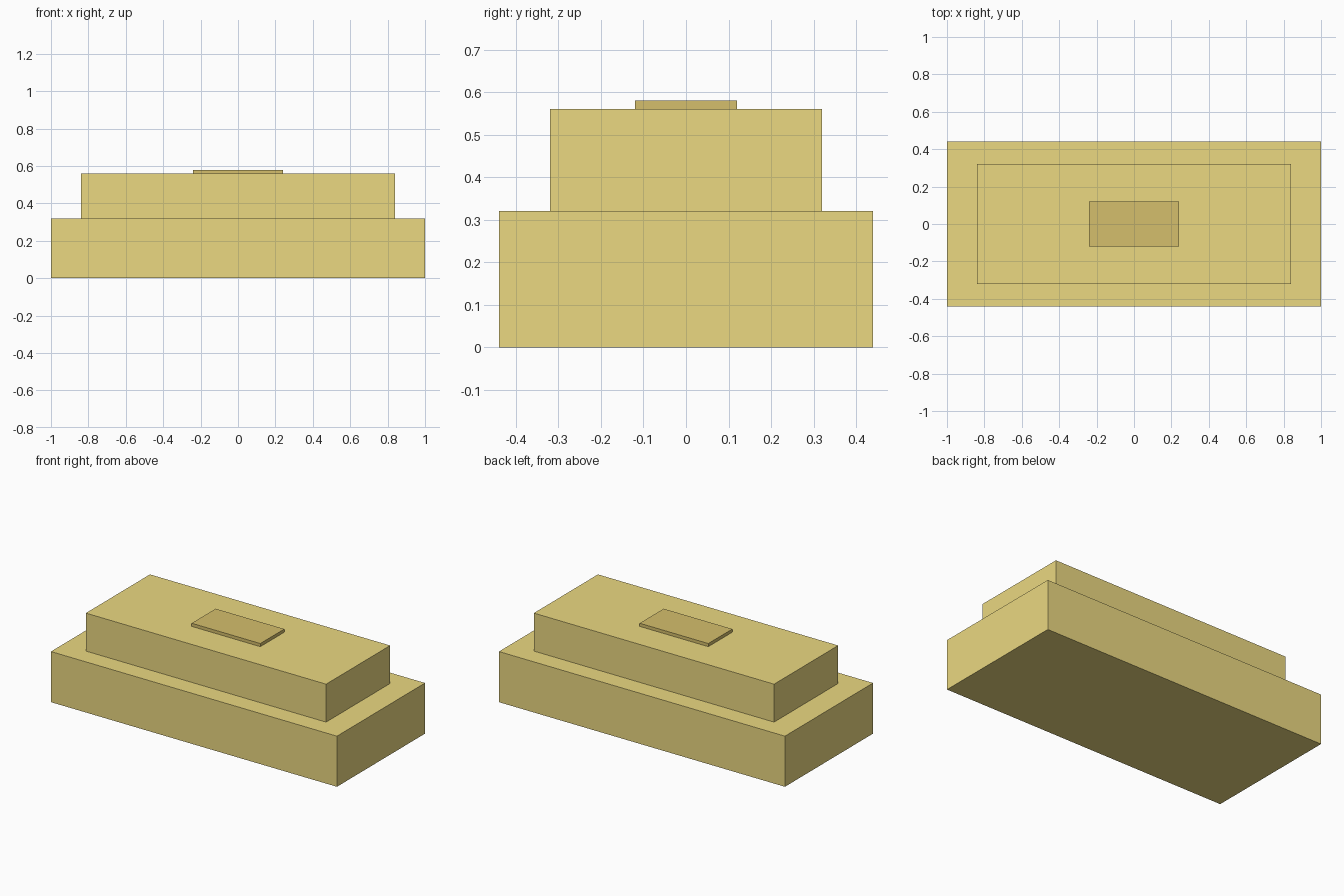
import bpy
import bmesh

if "Cube" in bpy.data.objects:
    bpy.data.objects.remove(bpy.data.objects["Cube"])


def material(name, color):
    mat = bpy.data.materials.new(name)
    mat.diffuse_color = color
    mat.use_nodes = True
    mat.node_tree.nodes["Principled BSDF"].inputs["Base Color"].default_value = mat.diffuse_color
    return mat


def box(name, width, depth, z0, z1, mat):
    """Box centred on x and y, spanning z0 to z1."""
    bm = bmesh.new()
    bmesh.ops.create_cube(bm, size=1)
    bmesh.ops.scale(bm, vec=(width, depth, z1 - z0), verts=bm.verts)
    bmesh.ops.translate(bm, vec=(0, 0, (z0 + z1) / 2), verts=bm.verts)
    mesh = bpy.data.meshes.new(name)
    bm.to_mesh(mesh)
    bm.free()
    mesh.materials.append(mat)
    obj = bpy.data.objects.new(name, mesh)
    bpy.context.collection.objects.link(obj)
    return obj


gold = material("gold", (0.83, 0.69, 0.22, 1))
dark_gold = material("dark_gold", (0.66, 0.52, 0.15, 1))

# Two stacked blocks with a thin plate on top
box("lower_block", 2.0, 0.88, 0.0, 0.32, gold)
box("upper_block", 1.68, 0.64, 0.32, 0.56, gold)
box("top_plate", 0.48, 0.24, 0.56, 0.58, dark_gold)
